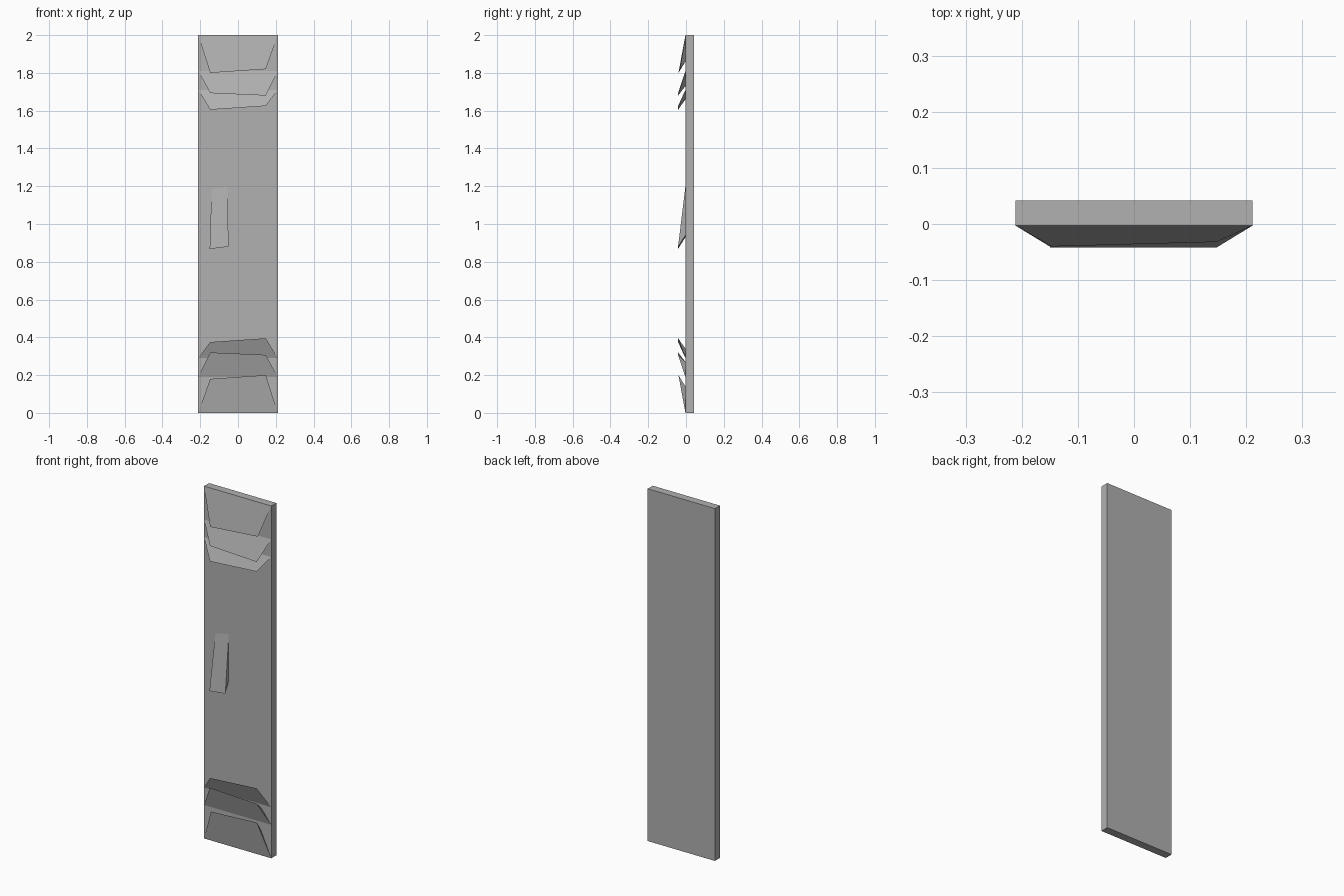
import bpy, bmesh, math
from mathutils import Matrix

if "Cube" in bpy.data.objects:
    bpy.data.objects.remove(bpy.data.objects["Cube"])

W, H = 0.211, 2.0
FRONT, BACK, TIP = -0.003, 0.042, -0.042

# Dark grey paint shared by all parts
paint = bpy.data.materials.new("dark_grey")
paint.diffuse_color = (0.44, 0.44, 0.44, 1)
paint.use_nodes = True
paint.node_tree.nodes["Principled BSDF"].inputs["Base Color"].default_value = paint.diffuse_color


def make_object(name, bm):
    bmesh.ops.recalc_face_normals(bm, faces=bm.faces)
    mesh = bpy.data.meshes.new(name)
    bm.to_mesh(mesh)
    bm.free()
    mesh.materials.append(paint)
    obj = bpy.data.objects.new(name, mesh)
    bpy.context.collection.objects.link(obj)
    return obj


def wedge(name, top, bottom, tip, tip_y=(TIP, TIP), turn=False):
    """Overhanging wedge: top and bottom edges on the panel, tip edge in front.
    Each edge is (left x, left z, right x, right z)."""
    bm = bmesh.new()
    v = []
    for (xl, zl, xr, zr), (yl, yr) in ((top, (FRONT, FRONT)),
                                       (bottom, (FRONT, FRONT)), (tip, tip_y)):
        v += [bm.verts.new((xl, yl, zl)), bm.verts.new((xr, yr, zr))]
    for ids in ((0, 1, 5, 4), (4, 5, 3, 2), (2, 3, 1, 0), (0, 4, 2), (1, 3, 5)):
        bm.faces.new([v[i] for i in ids])
    if turn:  # half turn about the panel centre
        bmesh.ops.rotate(bm, verts=bm.verts, cent=(0, 0, H / 2),
                         matrix=Matrix.Rotation(math.pi, 3, 'Y'))
    return make_object(name, bm)


# Flat panel
bm = bmesh.new()
bmesh.ops.create_cube(bm, size=1)
bmesh.ops.scale(bm, verts=bm.verts, vec=(2 * W, BACK - FRONT, H))
bmesh.ops.translate(bm, verts=bm.verts, vec=(0, (BACK + FRONT) / 2, H / 2))
make_object("panel", bm)

# Slanted ridges: base top z, base bottom z, tip left z, tip right z, tip y
ridges = [(2.0, 1.86, 1.80, 1.82, (-0.04, -0.032)),
          (1.81, 1.73, 1.693, 1.68, (TIP, TIP)),
          (1.71, 1.66, 1.605, 1.625, (TIP, TIP))]
for side, turn in (("upper", False), ("lower", True)):
    for i, (zt, zb, zl, zr, ys) in enumerate(ridges, 1):
        wedge(f"{side}_ridge_{i}", (-W, zt, W, zt), (-0.147, zb, 0.147, zb),
              (-0.147, zl, 0.147, zr), ys, turn)

# Handle
wedge("handle", (-0.14, 1.185, -0.056, 1.20), (-0.143, 0.93, -0.056, 0.94),
      (-0.15, 0.868, -0.05, 0.88))
